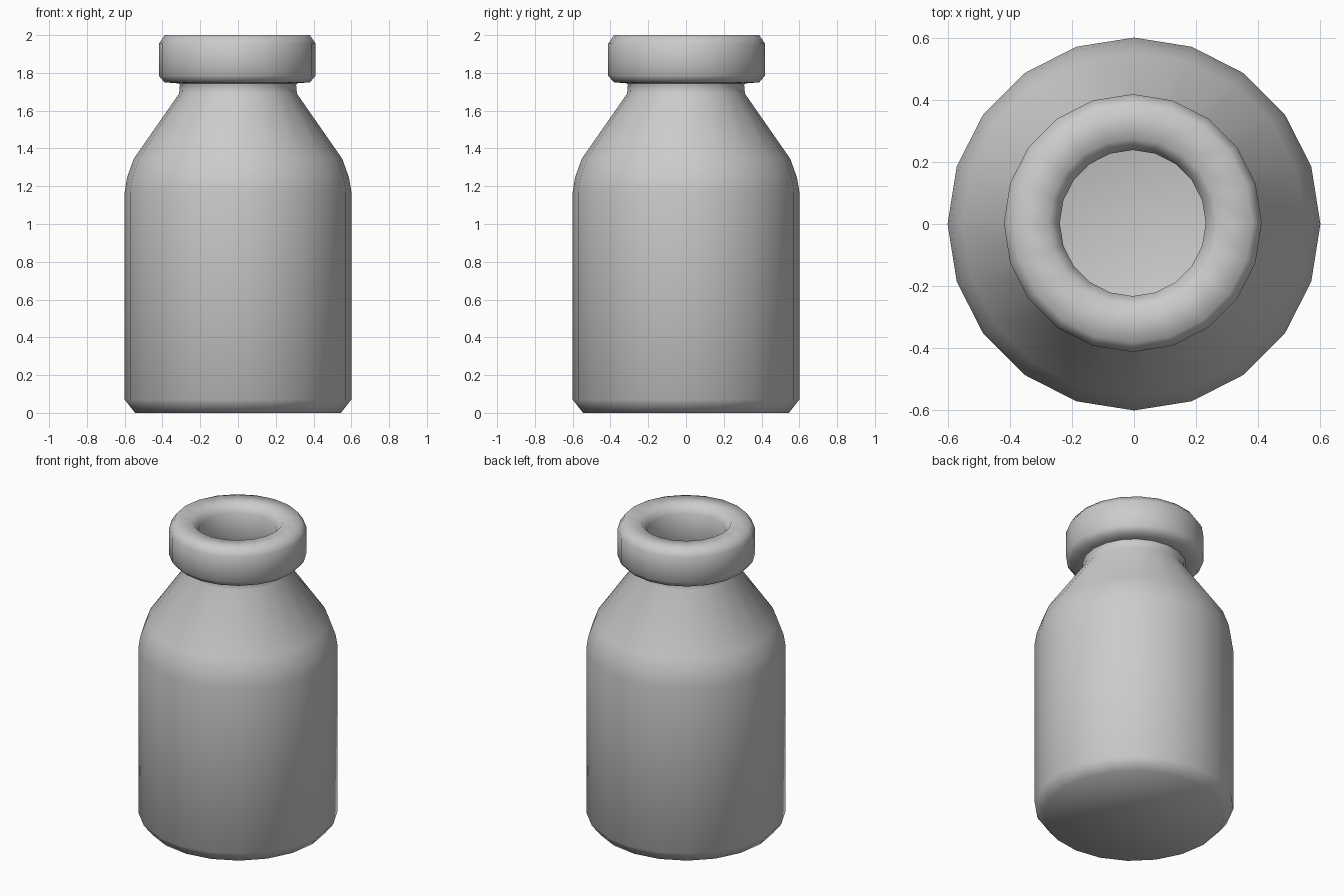
import bpy, bmesh
from math import cos, sin, tau, radians

SIDES = 20

cube = bpy.data.objects.get("Cube")
if cube:
    bpy.data.objects.remove(cube, do_unlink=True)

grey = bpy.data.materials.new("plain grey")
grey.use_nodes = True
colour = (0.6, 0.6, 0.6, 1)
grey.diffuse_color = colour
grey.node_tree.nodes["Principled BSDF"].inputs["Base Color"].default_value = colour


def lathe(name, profile, centre=(0, 0), closed=False):
    """Turn a (radius, height) profile around z; open ends get caps."""
    bm = bmesh.new()
    rings = [[bm.verts.new((centre[0] + r * cos(tau * i / SIDES),
                            centre[1] + r * sin(tau * i / SIDES), z))
              for i in range(SIDES)] for r, z in profile]
    pairs = list(zip(rings, rings[1:]))
    if closed:
        pairs.append((rings[-1], rings[0]))
    else:
        bm.faces.new(rings[0])
        bm.faces.new(rings[-1])
    for a, b in pairs:
        for i in range(SIDES):
            j = (i + 1) % SIDES
            bm.faces.new((a[i], a[j], b[j], b[i]))
    bmesh.ops.recalc_face_normals(bm, faces=bm.faces)
    mesh = bpy.data.meshes.new(name)
    bm.to_mesh(mesh)
    bm.free()
    mesh.materials.append(grey)
    obj = bpy.data.objects.new(name, mesh)
    bpy.context.collection.objects.link(obj)
    bpy.ops.object.select_all(action="DESELECT")
    obj.select_set(True)
    bpy.context.view_layer.objects.active = obj
    bpy.ops.object.shade_smooth_by_angle(angle=radians(65))
    return obj


# Hollow bottle: outside from base to neck, then inside down to the floor
lathe("bottle_body", [
    (0.545, 0), (0.60, 0.07), (0.60, 1.17), (0.588, 1.245), (0.552, 1.345),
    (0.312, 1.69), (0.308, 1.735), (0.325, 1.77),
    (0.25, 1.77), (0.24, 1.67), (0.48, 1.32), (0.52, 1.16),
    (0.52, 0.12), (0.47, 0.08)])

# Thick rounded lip around the mouth
lathe("bottle_rim", [
    (0.32, 1.745), (0.385, 1.75), (0.415, 1.785), (0.415, 1.955),
    (0.385, 2.0), (0.272, 2.0), (0.235, 1.945), (0.235, 1.79), (0.25, 1.745)],
    centre=(-0.004, 0.003), closed=True)
